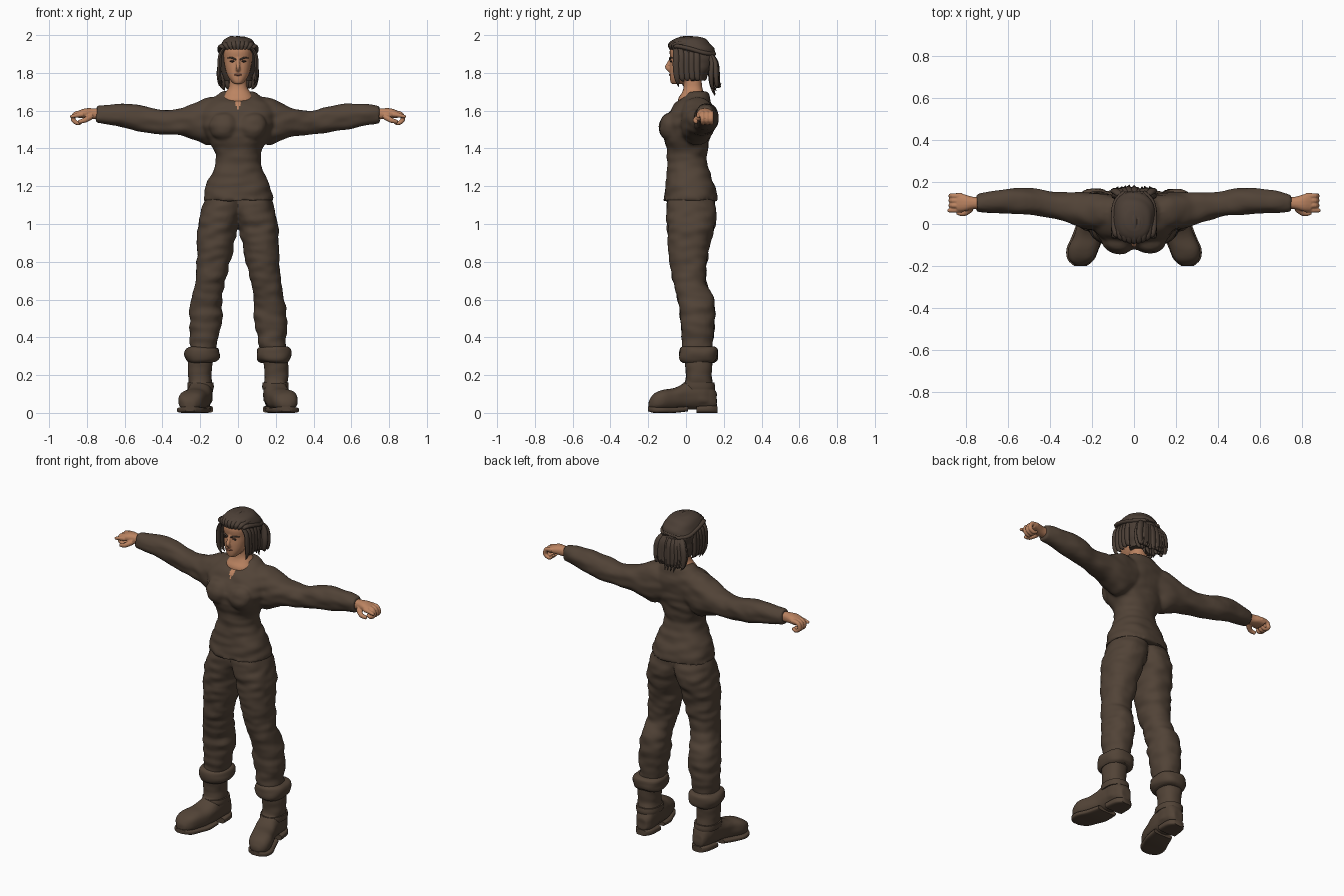
import bpy, bmesh, math, random
from mathutils import Vector, noise

random.seed(4)
default_cube = bpy.data.objects.get("Cube")
if default_cube:
    bpy.data.objects.remove(default_cube)


def material(name, *rgb):
    mat = bpy.data.materials.new(name)
    mat.use_nodes = True
    colour = (*rgb, 1)
    mat.diffuse_color = colour
    mat.node_tree.nodes["Principled BSDF"].inputs["Base Color"].default_value = colour
    return mat


CLOTH = material("brown cloth", .083, .056, .038)
LEATHER = material("brown leather", .085, .057, .038)
HAIR = material("dark brown hair", .072, .05, .037)
SKIN = material("tan skin", .5, .23, .12)
LIPS = material("lip brown", .27, .1, .06)
DARK = material("eye dark", .03, .02, .016)


def spline(rows, steps):
    """Catmull-Rom interpolation through rows of numbers."""
    rows = [Vector(r) for r in rows]
    out = []
    for i in range(len(rows) - 1):
        a, b, c, d = rows[max(i - 1, 0)], rows[i], rows[i + 1], rows[min(i + 2, len(rows) - 1)]
        for k in range(steps):
            t = k / steps
            out.append(b + (c - a) * t / 2 + (a * 2 - b * 5 + c * 4 - d) * t * t / 2
                       + (b * 3 - a - c * 3 + d) * t ** 3 / 2)
    return out + [rows[-1]]


def skin_rings(bm, rings):
    loops = [[bm.verts.new(p) for p in ring] for ring in rings]
    faces = [bm.faces.new(loops[0]), bm.faces.new(loops[-1])]
    for low, high in zip(loops, loops[1:]):
        for i in range(len(low)):
            j = (i + 1) % len(low)
            faces.append(bm.faces.new((low[i], low[j], high[j], high[i])))
    bmesh.ops.recalc_face_normals(bm, faces=faces)


def loft(bm, axis, rows, side=1, power=2.3, n=28, steps=4):
    """Rows hold the position along the axis, then the low and high limits across it."""
    rings = []
    for t, a0, a1, b0, b1 in spline(rows, steps):
        ring = []
        for i in range(n):
            angle = math.tau * i / n
            c, s = math.cos(angle), math.sin(angle)
            a = (a0 + a1) / 2 + (a1 - a0) / 2 * math.copysign(abs(c) ** (2 / power), c)
            b = (b0 + b1) / 2 + (b1 - b0) / 2 * math.copysign(abs(s) ** (2 / power), s)
            x, y, z = {"x": (t, a, b), "y": (a, t, b), "z": (a, b, t)}[axis]
            ring.append((x * side, y, z))
        rings.append(ring)
    skin_rings(bm, rings)


def tube(bm, rows, side=1, ref=(1, 0, 0), flat=1, n=10, steps=4):
    """Rows hold a point and a radius; flat squashes the tube across ref."""
    path = spline(rows, steps)
    pts = [Vector((r[0] * side, r[1], r[2])) for r in path]
    rings = []
    for i, p in enumerate(pts):
        along = (pts[min(i + 1, len(pts) - 1)] - pts[max(i - 1, 0)]).normalized()
        v = along.cross(Vector(ref)).normalized()
        u = v.cross(along)
        rings.append([p + path[i][3] * (u * math.cos(a) + v * flat * math.sin(a))
                      for a in (math.tau * k / n for k in range(n))])
    skin_rings(bm, rings)


def ball(bm, centre, size, side=1):
    made = bmesh.ops.create_uvsphere(bm, u_segments=16, v_segments=10, radius=1)["verts"]
    for v in made:
        v.co = Vector(((centre[0] + v.co.x * size[0]) * side,
                       centre[1] + v.co.y * size[1], centre[2] + v.co.z * size[2]))


def finish(name, bm, *mats, voxel=0, wrinkle=0, soften=3):
    """Make the object; voxel fuses its overlapping pieces, wrinkle adds folds."""
    bmesh.ops.recalc_face_normals(bm, faces=bm.faces[:])
    mesh = bpy.data.meshes.new(name)
    bm.to_mesh(mesh)
    bm.free()
    obj = bpy.data.objects.new(name, mesh)
    bpy.context.collection.objects.link(obj)
    if voxel:
        remesh = obj.modifiers.new("fuse", "REMESH")
        remesh.mode, remesh.voxel_size = "VOXEL", voxel
        smooth = obj.modifiers.new("soften", "SMOOTH")
        smooth.iterations = soften
        evaluated = obj.evaluated_get(bpy.context.evaluated_depsgraph_get())
        obj.data = bpy.data.meshes.new_from_object(evaluated)
        obj.modifiers.clear()
    obj.data.materials.clear()
    for mat in mats:
        obj.data.materials.append(mat)
    if wrinkle:
        moves = [v.normal * noise.noise(Vector((v.co.x * 11, v.co.y * 11, v.co.z * 24))) * wrinkle
                 for v in obj.data.vertices]
        for v, move in zip(obj.data.vertices, moves):
            v.co += move
    bpy.ops.object.select_all(action="DESELECT")
    bpy.context.view_layer.objects.active = obj
    obj.select_set(True)
    bpy.ops.object.shade_smooth_by_angle(angle=math.radians(50))
    return obj


# Shirt: body and sleeves fused, with a slit at the neck
bm = bmesh.new()
loft(bm, "z", [(1.125, -.187, .187, -.118, .168), (1.2, -.17, .17, -.11, .155),
               (1.3, -.127, .127, -.1, .118), (1.37, -.118, .118, -.1, .112),
               (1.45, -.16, .16, -.115, .125), (1.52, -.19, .19, -.12, .135),
               (1.58, -.2, .2, -.095, .14), (1.63, -.18, .18, -.062, .135),
               (1.67, -.13, .13, -.02, .125), (1.7, -.085, .085, .005, .11)], n=40)
for side in (-1, 1):
    loft(bm, "x", [(.05, -.02, .13, 1.48, 1.66), (.15, -.03, .145, 1.42, 1.675),
                   (.22, -.025, .15, 1.44, 1.645), (.3, 0, .15, 1.465, 1.61),
                   (.4, .03, .155, 1.475, 1.602), (.52, .045, .172, 1.49, 1.632),
                   (.64, .052, .162, 1.515, 1.635), (.75, .058, .14, 1.535, 1.626)], side)
    ball(bm, (.075, -.08, 1.515), (.08, .064, .075), side)
shirt = finish("shirt", bm, CLOTH, SKIN, voxel=.009, wrinkle=.007, soften=5)
for face in shirt.data.polygons:
    c = face.center
    if c.y < .03 and c.z > 1.61 and abs(c.x) < (c.z - 1.6) * .35:
        face.material_index = 1

# Trousers: two legs fused at the hips
bm = bmesh.new()
for side in (-1, 1):
    loft(bm, "z", [(1.15, -.03, .17, -.09, .14), (1.06, -.02, .197, -.106, .162),
                   (.99, .002, .212, -.1, .155), (.9, .02, .216, -.096, .126),
                   (.8, .042, .22, -.085, .114), (.7, .066, .228, -.068, .105),
                   (.6, .084, .247, -.043, .145), (.5, .083, .257, -.03, .152),
                   (.42, .1, .256, -.026, .147), (.31, .12, .25, -.015, .135)], side)
finish("trousers", bm, CLOTH, voxel=.01, wrinkle=.009)

# Boots: shaft, foot, split sole, ankle strap and turned cuff
for side, label in ((-1, "right"), (1, "left")):
    bm = bmesh.new()
    loft(bm, "z", [(.06, .135, .255, .01, .15), (.14, .135, .26, -.005, .145),
                   (.2, .14, .265, 0, .135), (.3, .13, .265, -.01, .145)], side)
    loft(bm, "y", [(.162, .16, .225, .03, .1), (.13, .14, .245, .018, .16),
                   (.06, .137, .258, .02, .19), (0, .14, .268, .02, .165),
                   (-.06, .15, .29, .015, .132), (-.12, .172, .315, .012, .122),
                   (-.17, .195, .31, .012, .1), (-.198, .23, .28, .025, .06)], side, power=2.6)
    finish(label + "_boot", bm, LEATHER, voxel=.008, wrinkle=.004)
    bm = bmesh.new()
    loft(bm, "y", [(.166, .16, .225, 0, .035), (.13, .135, .25, 0, .04),
                   (.055, .132, .26, 0, .035)], side, power=4)
    loft(bm, "y", [(.01, .14, .27, .008, .035), (-.06, .146, .297, 0, .03),
                   (-.12, .168, .322, 0, .03), (-.17, .19, .316, 0, .032),
                   (-.2, .225, .285, .008, .034)], side, power=4)
    finish(label + "_boot_sole", bm, LEATHER)
    bm = bmesh.new()
    loft(bm, "z", [(.268, .118, .268, -.015, .15), (.285, .102, .28, -.033, .166),
                   (.335, .1, .28, -.033, .166), (.35, .125, .26, -.015, .15)], side)
    finish(label + "_boot_cuff", bm, LEATHER, wrinkle=.012)
    bm = bmesh.new()
    loft(bm, "z", [(.125, .13, .266, -.012, .152), (.14, .128, .268, -.016, .154),
                   (.16, .13, .268, -.012, .15)], side)
    finish(label + "_ankle_strap", bm, LEATHER)

# Hands: palm, curled fingers and a pointing finger
for side, label in ((-1, "right"), (1, "left")):
    bm = bmesh.new()
    loft(bm, "x", [(.72, .073, .127, 1.553, 1.61), (.77, .07, .13, 1.555, 1.613),
                   (.81, .06, .142, 1.56, 1.612), (.845, .06, .145, 1.56, 1.6)], side, n=18)
    for i in range(3):
        y = .088 + .023 * i
        tube(bm, [(.82, y, 1.588, .014), (.862, y, 1.582, .013), (.872, y, 1.55, .012),
                  (.845, y, 1.533, .011), (.825, y, 1.545, .009)], side, ref=(0, 1, 0))
    tube(bm, [(.82, .068, 1.58, .014), (.855, .066, 1.575, .012), (.888, .064, 1.567, .008)],
         side, ref=(0, 1, 0))
    tube(bm, [(.775, .075, 1.57, .016), (.81, .05, 1.55, .014), (.845, .055, 1.54, .01)],
         side, ref=(0, 0, 1))
    finish(label + "_hand", bm, SKIN, voxel=.004, soften=2)

# Head and neck
bm = bmesh.new()
loft(bm, "z", [(1.6, -.09, .09, -.04, .1), (1.66, -.085, .085, -.042, .1),
               (1.695, -.068, .068, -.022, .095), (1.73, -.048, .048, -.012, .085),
               (1.82, -.045, .045, -.01, .08)])
loft(bm, "z", [(1.742, -.022, .022, -.078, -.02), (1.76, -.04, .04, -.084, .02),
               (1.79, -.058, .058, -.086, .05), (1.83, -.069, .069, -.086, .08),
               (1.87, -.075, .075, -.083, .1), (1.92, -.077, .077, -.086, .11),
               (1.965, -.055, .055, -.06, .08)])
tube(bm, [(0, -.078, 1.88, .008), (0, -.09, 1.855, .009), (0, -.099, 1.83, .013),
          (0, -.085, 1.813, .011)])
finish("head", bm, SKIN, voxel=.005, soften=3)

# Face details
bm = bmesh.new()
ball(bm, (0, -.085, 1.79), (.022, .006, .0055))
finish("lips", bm, LIPS)
for side, label in ((-1, "right"), (1, "left")):
    bm = bmesh.new()
    ball(bm, (.031, -.079, 1.861), (.013, .005, .005), side)
    finish(label + "_eye", bm, DARK)
    bm = bmesh.new()
    tube(bm, [(.01, -.086, 1.87, .004), (.035, -.083, 1.88, .005), (.058, -.066, 1.877, .002)],
         side, ref=(0, 0, 1))
    finish(label + "_eyebrow", bm, HAIR)

# Hair: cap, swept locks, side locks and a loose tail
bm = bmesh.new()
loft(bm, "z", [(1.76, -.07, .07, .02, .1), (1.82, -.09, .09, -.012, .135),
               (1.87, -.098, .098, -.03, .15), (1.915, -.1, .1, -.06, .152),
               (1.945, -.093, .093, -.088, .14), (1.975, -.072, .072, -.07, .11),
               (1.992, -.04, .04, -.03, .06)])
finish("hair_cap", bm, HAIR, wrinkle=.008)
bm = bmesh.new()
for i in range(-4, 5):
    x = i * .021
    drop = .55 * abs(i / 4) ** 2 * .1
    tube(bm, [(x * .8, -.084 + drop * .5, 1.925, .008), (x, -.078 + drop * .5, 1.958 - drop * .3, .016),
              (x * 1.1, .01, 1.985 - drop, .017), (x, .1, 1.96 - drop, .017),
              (x * .5, .15, 1.9, .014)], flat=.7)
for side in (-1, 1):
    for i in range(5):
        y = -.052 + .027 * i
        tip = 1.72 + random.uniform(0, .03) + .008 * i
        tube(bm, [(.055, y - .01, 1.955, .008), (.092, y, 1.9, .017), (.099, y, 1.83, .018),
                  (.096, y + .005, 1.77, .014), (.082, y + .012, tip, .002)],
             side, ref=(0, 1, 0), flat=.6)
finish("hair_locks", bm, HAIR)
bm = bmesh.new()
for i in range(-4, 5):
    for layer in range(2):
        x = i * .02 + random.uniform(-.006, .006)
        out = .025 * layer + random.uniform(0, .012)
        tip = 1.67 + .05 * layer + .012 * abs(i) + random.uniform(-.015, .015)
        tube(bm, [(x * .5, .12, 1.91, .012), (x * .95, .135 + out * .6, 1.86, .02),
                  (x * 1.1, .13 + out, 1.79, .02), (x, .135 + out, 1.73, .013),
                  (x * .9, .15 + out, tip, .002)], flat=.7)
finish("hair_tail", bm, HAIR)
